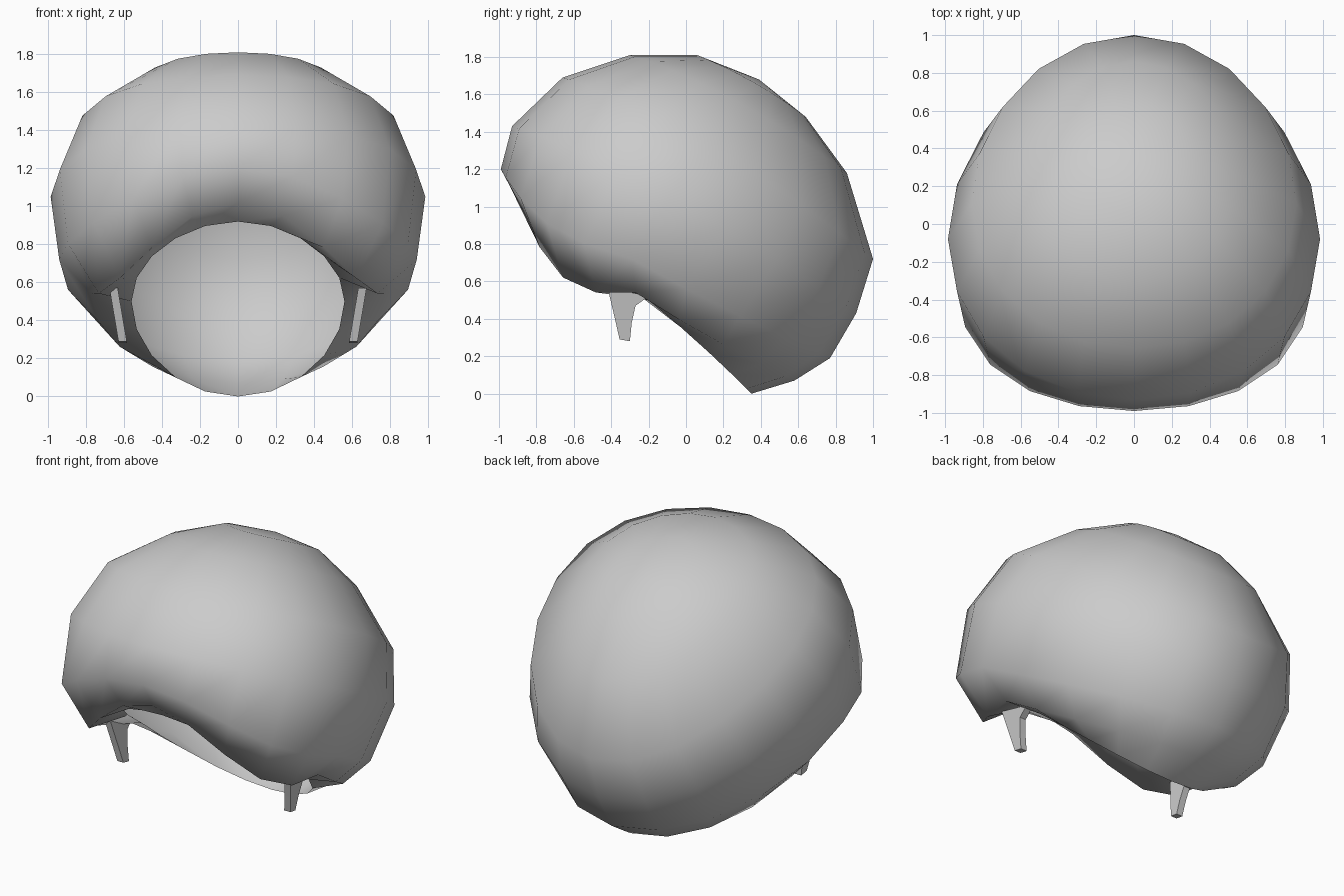
import bpy, bmesh, math

if "Cube" in bpy.data.objects:
    bpy.data.objects.remove(bpy.data.objects["Cube"])


def make_object(name, bm):
    bmesh.ops.recalc_face_normals(bm, faces=bm.faces)
    mesh = bpy.data.meshes.new(name)
    bm.to_mesh(mesh)
    bm.free()
    ob = bpy.data.objects.new(name, mesh)
    bpy.context.collection.objects.link(ob)
    return ob


# Hair shell: rings from the face opening to the crown.
# Each ring: front (y, z), side (x, y, z), back (y, z), droop beside the forehead
RINGS = [
    ((-.78, .92), (.56, -.20, .50), (.35, .00), .05),
    ((-.88, 1.02), (.77, -.27, .54), (.58, .07), .52),
    ((-.99, 1.20), (.94, -.29, .72), (.77, .19), .25),
    ((-.93, 1.43), (.985, -.08, 1.05), (.91, .43), .00),
    ((-.66, 1.69), (.86, .11, 1.34), (1.0, .72), .00),
    ((-.30, 1.81), (.54, .26, 1.57), (.86, 1.18), .00),
    ((.06, 1.81), (.28, .37, 1.66), (.64, 1.48), .00),
]
SEGMENTS = 20


def ring_point(ring, t):
    (fy, fz), (sx, sy, sz), (by, bz), droop = ring
    c = math.cos(t)
    y = sy + (fy - by) / 2 * c + ((fy + by) / 2 - sy) * c * c
    z = sz + (fz - bz) / 2 * c + ((fz + bz) / 2 - sz) * c * c
    z -= droop * max(c, 0) * math.sin(t) ** 2
    return (sx * math.sin(t), y, z)


bm = bmesh.new()
loops = [[bm.verts.new(ring_point(r, 2 * math.pi * i / SEGMENTS)) for i in range(SEGMENTS)]
         for r in RINGS]
for a, b in zip(loops, loops[1:]):
    for i in range(SEGMENTS):
        j = (i + 1) % SEGMENTS
        bm.faces.new((a[i], a[j], b[j], b[i]))
crown = bm.verts.new((0, .39, 1.68))
for i in range(SEGMENTS):
    bm.faces.new((loops[-1][i], loops[-1][(i + 1) % SEGMENTS], crown))
for f in bm.faces:
    f.smooth = True
hair = make_object("hair_shell", bm)

# Sideburns: side profile given thickness, leaning inward to the tip
PROFILE = [(-.42, .57), (-.20, .52), (-.27, .47), (-.29, .38), (-.30, .28),
           (-.355, .29), (-.38, .40)]
bm = bmesh.new()
sides = []
for s in (-1, 1):
    sides.append([bm.verts.new((.605 + (z - .28) * .17 + s * .022, y, z)) for y, z in PROFILE])
inner, outer = sides
bm.faces.new(inner)
bm.faces.new(outer)
for i in range(len(PROFILE)):
    j = (i + 1) % len(PROFILE)
    bm.faces.new((inner[i], inner[j], outer[j], outer[i]))
burns = make_object("sideburns", bm)
burns.modifiers.new("mirror", 'MIRROR')
